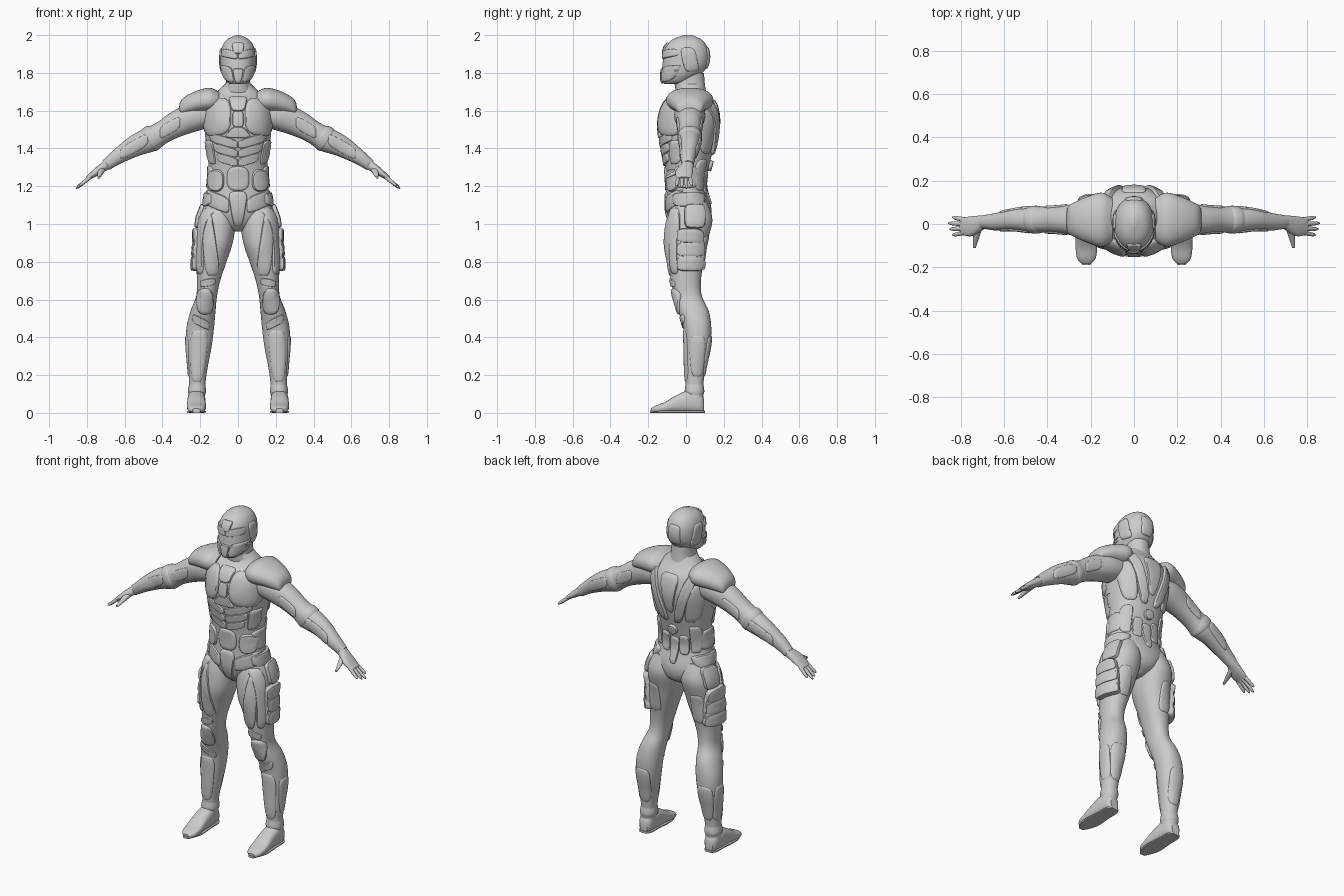
import bpy
import math
from mathutils import Vector
from mathutils.bvhtree import BVHTree

if "Cube" in bpy.data.objects:
    bpy.data.objects.remove(bpy.data.objects["Cube"], do_unlink=True)

grey = bpy.data.materials.new("plain grey")
grey.use_nodes = True
grey.diffuse_color = (.6, .6, .6, 1)
grey.node_tree.nodes["Principled BSDF"].inputs["Base Color"].default_value = grey.diffuse_color

X, Y, Z = Vector((1, 0, 0)), Vector((0, 1, 0)), Vector((0, 0, 1))
ARM_UP = (X * .55 + Z * .84).normalized()


def power_circle(count, power):
    """Points of a rounded square; a power of two gives a circle."""
    for k in range(count):
        angle = math.tau * k / count
        yield [math.copysign(abs(value) ** (2 / power), value)
               for value in (math.cos(angle), math.sin(angle))]


def skin(name, loops, capped, mirror):
    """Join equal loops of points into a closed or open smooth surface."""
    size = len(loops[0])
    verts = [point for loop in loops for point in loop]
    faces = [(row * size + k, row * size + (k + 1) % size,
              (row + 1) * size + (k + 1) % size, (row + 1) * size + k)
             for row in range(len(loops) - 1) for k in range(size)]
    faces.append(tuple(range(len(verts) - size, len(verts))))
    if capped:
        faces.append(tuple(range(size)))
    mesh = bpy.data.meshes.new(name)
    mesh.from_pydata(verts, [], faces)
    mesh.materials.append(grey)
    obj = bpy.data.objects.new(name, mesh)
    bpy.context.collection.objects.link(obj)
    bpy.ops.object.select_all(action="DESELECT")
    obj.select_set(True)
    bpy.context.view_layer.objects.active = obj
    bpy.ops.object.mode_set(mode="EDIT")
    bpy.ops.mesh.select_all(action="SELECT")
    bpy.ops.mesh.normals_make_consistent(inside=False)
    bpy.ops.object.mode_set(mode="OBJECT")
    bpy.ops.object.shade_smooth_by_angle(angle=math.radians(40))
    if mirror:
        obj.modifiers.new("mirror", "MIRROR").use_mirror_merge = False
    return BVHTree.FromPolygons(verts, faces)


def spline(a, b, c, d, t):
    return b + t / 2 * (c - a + t * (2 * a - 5 * b + 4 * c - d + t * (3 * (b - c) + d - a)))


def loft(name, *rings, across=X, up=Y, mirror=True, power=2.2, sides=40, steps=5):
    """Smooth skin through rings of (x, y, z, half width, half depth); x may be left out."""
    rings = [(0, *ring)[-5:] for ring in rings]
    ends = [rings[0], *rings, rings[-1]]
    path = [[spline(*four, step / steps) for four in zip(*ends[i:i + 4])]
            for i in range(len(rings) - 1) for step in range(steps)] + [rings[-1]]
    loops = [[Vector((x, y, z)) + across * (wide * u) + up * (deep * v)
              for u, v in power_circle(sides, power)] for x, y, z, wide, deep in path]
    return skin(name, loops, True, mirror)


VIEWS = {"front": (X, -Y), "back": (X, Y), "side": (Y, X)}


def plate(name, base, view, centre, size, thick=.009, power=4, taper=0, lean=0, slope=0, mirror=True):
    """Raised armour panel: an outline projected onto a body part and thickened."""
    along, out = VIEWS[view]
    wide, high = size[0] / 2, size[1] / 2
    loops = []
    for scale, lift in ((1, -.4), (.95, .5), (.88, .9), (.7, 1), (.4, 1), (.1, 1)):
        loop = []
        for u, v in power_circle(48, power):
            a = centre[0] + scale * (wide * u * (1 + taper * v) + lean * high * v)
            b = centre[1] + scale * (high * v + slope * wide * u)
            point = along * a + Z * b
            hit = base.ray_cast(point + out * 3, -out)
            if hit[0] is None:
                hit = base.find_nearest(point + out * .1)
            normal = hit[1] if hit[1].dot(out) > 0 else -hit[1]
            loop.append(hit[0] + normal * (thick * lift))
        loops.append(loop)
    skin(name, loops, False, mirror)


# Torso, neck and head
torso = loft(
    "torso", (.01, .96, .03, .05), (.02, 1, .1, .1), (.015, 1.08, .17, .12), (0, 1.2, .16, .103),
    (.005, 1.3, .155, .115), (.01, 1.45, .172, .148), (.015, 1.55, .18, .158),
    (.02, 1.64, .165, .135), (.03, 1.7, .11, .08), (.02, 1.74, .07, .07), mirror=False, sides=56)
loft("neck", (.03, 1.67, .09, .08), (.02, 1.74, .066, .08), (.015, 1.8, .065, .08), mirror=False)
head = loft(
    "helmet", (-.07, 1.74, .04, .045), (-.05, 1.76, .066, .078), (-.015, 1.81, .088, .112),
    (0, 1.87, .093, .122), (0, 1.93, .087, .115), (.005, 1.975, .06, .08), (.01, 2, .01, .02), mirror=False)

# Helmet panels around the sunken visor
plate("brow_plate", head, "front", (.045, 1.9), (.085, .045), thick=.007, taper=-.1, slope=.2)
plate("crown_plate", head, "front", (0, 1.93), (.06, .06), thick=.008, taper=.2, mirror=False)
plate("jaw_plate", head, "front", (.055, 1.795), (.062, .085), thick=.007, taper=.2, lean=.3, slope=.2)
plate("mouth_guard", head, "front", (0, 1.785), (.045, .08), taper=.4, mirror=False)
plate("ear_plate", head, "side", (.02, 1.87), (.08, .13), thick=.007, lean=-.2)
plate("nape_plate", head, "back", (0, 1.88), (.08, .12), thick=.006, mirror=False)

# Chest and belly armour
plate("collar_plate", torso, "front", (0, 1.635), (.09, .08), taper=.2, mirror=False)
plate("breast_bone", torso, "front", (0, 1.555), (.06, .09), mirror=False)
plate("chest_plate", torso, "front", (.108, 1.565), (.145, .2), thick=.012, power=3, taper=-.05, slope=-.2)
plate("sternum_plate", torso, "front", (0, 1.485), (.11, .06), taper=-.4, mirror=False)
for level in range(3):
    reach = .11 + level * .02
    plate("belly_rib", torso, "front", (reach / 2, 1.34 + level * .05), (reach, .05), slope=.3)
plate("flank_plate", torso, "front", (.145, 1.38), (.04, .13), taper=.1, lean=.2)
plate("waist_pad", torso, "front", (.115, 1.23), (.085, .12), thick=.014, power=2.5)
plate("navel_plate", torso, "front", (0, 1.24), (.12, .13), power=3, mirror=False)
plate("groin_plate", torso, "front", (0, 1.08), (.08, .19), taper=.4, mirror=False)
plate("hip_plate", torso, "front", (.11, 1.12), (.13, .09), slope=.4)
plate("hip_belt", torso, "side", (.015, 1.13), (.17, .075), thick=.016)
plate("side_plate", torso, "side", (0, 1.25), (.13, .12))

# Back armour
plate("back_strap", torso, "back", (.085, 1.52), (.055, .32), thick=.018, lean=.3)
plate("spine_plate", torso, "back", (0, 1.54), (.09, .24), taper=.5, mirror=False)
plate("shoulder_blade", torso, "back", (.135, 1.49), (.07, .24), lean=.2)
plate("back_disc", torso, "back", (0, 1.31), (.06, .06), thick=.018, power=2, mirror=False)
plate("lumbar_plate", torso, "back", (.06, 1.22), (.06, .12))
plate("kidney_plate", torso, "back", (.12, 1.26), (.055, .17))
plate("tail_plate", torso, "back", (0, 1.18), (.055, .16), taper=.2, mirror=False)

# Shoulders, arms and hands
loft("shoulder_pad", (.1, .02, 1.65, .1, .05), (.15, .02, 1.655, .125, .066), (.22, .02, 1.645, .105, .06),
     (.28, .02, 1.625, .078, .05), (.305, .02, 1.61, .06, .038), (.312, .02, 1.605, .03, .015), across=Y, up=Z)
arm = loft("arm", (.14, .02, 1.59, .08, .08), (.22, .02, 1.57, .082, .08), (.32, .02, 1.53, .066, .07),
           (.4, .02, 1.485, .06, .06), (.47, .02, 1.445, .06, .066), (.55, .02, 1.41, .05, .056),
           (.64, .01, 1.355, .04, .04), (.7, .01, 1.31, .03, .03), across=Y, up=ARM_UP)
for side in ("front", "back"):
    plate("bracer_" + side, arm, side, (.55, 1.41), (.15, .07), thick=.005, slope=-.55)
    plate("upper_arm_" + side, arm, side, (.36, 1.51), (.11, .07), thick=.005, slope=-.55)
loft("elbow_cuff", (.42, .02, 1.475, .05, .05), (.44, .02, 1.465, .063, .065),
     (.47, .02, 1.445, .063, .069), (.49, .02, 1.435, .05, .05), across=Y, up=ARM_UP)
loft("palm", (.69, .01, 1.318, .03, .026), (.75, -.01, 1.275, .046, .02),
     (.8, -.01, 1.24, .038, .01), across=Y, up=ARM_UP)
for k, reach in enumerate((.05, .06, .065, .05)):
    spread = k - 1.5
    loft("finger", *[(.78 + reach * t, spread * (.02 + t * .006) - .01, 1.25 - reach * t * .8, girth, girth)
                     for t, girth in ((0, .011), (.6, .01), (1, .008), (1.2, .003))],
         across=Y, up=ARM_UP, sides=12)
loft("thumb", *[(.72 + t * .018, -.01 - t * .1, 1.295 - t * .05, .022 - t * .015, .02 - t * .014)
                for t in (0, .5, 1)], up=Z, sides=12)

# Legs and feet
leg = loft("leg", (.095, .02, 1.12, .075, .09), (.11, .02, 1.02, .098, .12), (.12, 0, .9, .092, .11),
           (.14, 0, .8, .079, .094), (.156, 0, .7, .062, .079), (.166, .01, .62, .055, .074),
           (.185, .04, .54, .066, .08), (.2, .06, .45, .073, .074), (.207, .06, .35, .067, .068),
           (.212, .05, .25, .053, .056), (.216, .045, .15, .043, .047), (.22, .045, .06, .045, .047))
loft("foot", (.22, .095, .04, .025, .035), (.22, .075, .05, .04, .05), (.22, .02, .06, .047, .06),
     (.22, -.05, .048, .049, .046), (.22, -.11, .03, .05, .028), (.22, -.16, .02, .042, .019),
     (.22, -.185, .014, .02, .01), up=Z, power=2.6)
loft("sole", (.22, .1, .006, .024, .006), (.22, .07, .006, .041, .006), (.22, 0, .006, .043, .006),
     (.22, -.11, .006, .049, .006), (.22, -.19, .006, .018, .006), up=Z, power=5)
loft("ankle_cuff", (.218, .045, .09, .042, .046), (.217, .045, .115, .048, .052), (.216, .045, .15, .043, .047))

# Thigh pockets, panels and knee guards
plate("hip_pocket", leg, "side", (.045, 1.04), (.11, .13), thick=.02)
plate("pocket_back", leg, "side", (.02, .865), (.14, .23), thick=.026)
for level in range(3):
    plate("thigh_pocket", leg, "side", (.02, .79 + level * .074), (.135, .08), thick=.032)
plate("thigh_strip", leg, "side", (-.06, .91), (.055, .36), thick=.012, taper=.2)
plate("thigh_front", leg, "front", (.15, .9), (.07, .36), taper=-.2, lean=.1)
plate("thigh_back", leg, "back", (.145, .85), (.08, .18), thick=.006)
plate("knee_guard", leg, "front", (.175, .59), (.085, .14), thick=.012, power=3)
plate("knee_brow", leg, "front", (.16, .69), (.08, .04), slope=-.2)
plate("shin_plate", leg, "front", (.21, .3), (.085, .28), thick=.006, taper=.2, lean=-.05)
plate("shin_top", leg, "front", (.195, .48), (.095, .05), thick=.007, slope=.5)
plate("calf_plate", leg, "back", (.21, .3), (.09, .22), thick=.006, taper=.2)
plate("calf_side", leg, "side", (.06, .3), (.08, .22), thick=.005, taper=.2)
